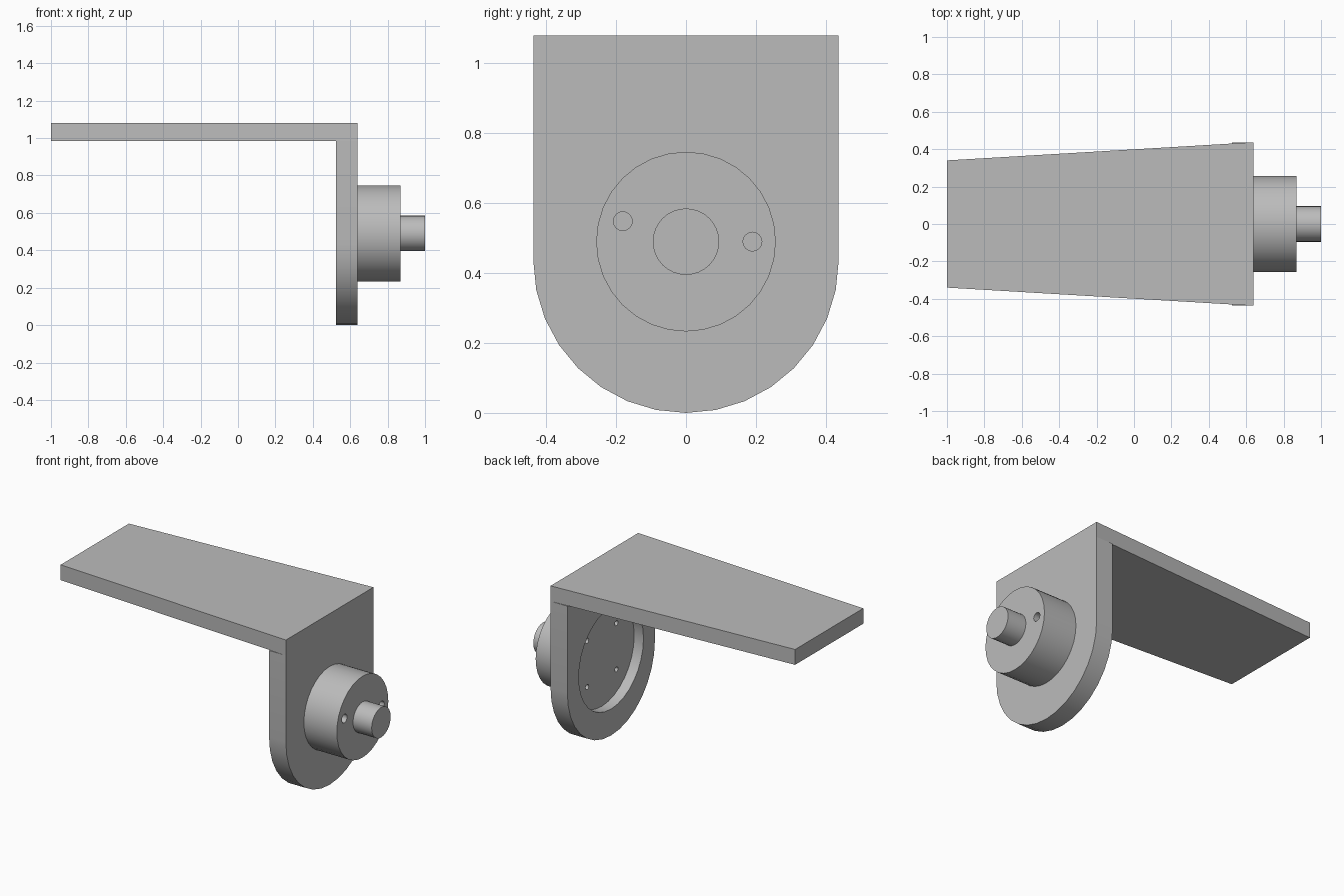
import bpy, bmesh
from math import pi, sin, cos, radians

cube = bpy.data.objects.get("Cube")
if cube:
    bpy.data.objects.remove(cube, do_unlink=True)

# Material
grey = bpy.data.materials.new("plain grey")
grey.use_nodes = True
colour = (0.5, 0.5, 0.5, 1)
grey.diffuse_color = colour
grey.node_tree.nodes["Principled BSDF"].inputs["Base Color"].default_value = colour

AXIS_Z = 0.49          # height of the shaft axis
INNER, OUTER = 0.523, 0.64   # faces of the upright plate
HALF = 0.437           # half width of the upright plate
UNDER, TOP = 0.983, 1.08     # faces of the arm


def prism(name, points, offset):
    """Extrude a flat outline by an offset vector."""
    bm = bmesh.new()
    face = bm.faces.new([bm.verts.new(p) for p in points])
    new = bmesh.ops.extrude_face_region(bm, geom=[face])["geom"]
    bmesh.ops.translate(bm, vec=offset,
                        verts=[v for v in new if isinstance(v, bmesh.types.BMVert)])
    bmesh.ops.recalc_face_normals(bm, faces=bm.faces)
    mesh = bpy.data.meshes.new(name)
    bm.to_mesh(mesh)
    bm.free()
    mesh.materials.append(grey)
    obj = bpy.data.objects.new(name, mesh)
    bpy.context.collection.objects.link(obj)
    return obj


def cylinder(name, x0, x1, radius, y=0, z=AXIS_Z, sides=32):
    """Cylinder lying along x."""
    ring = [(x0, y + radius * cos(2 * pi * i / sides), z + radius * sin(2 * pi * i / sides))
            for i in range(sides)]
    return prism(name, ring, (x1 - x0, 0, 0))


def select(obj):
    bpy.ops.object.select_all(action='DESELECT')
    obj.select_set(True)
    bpy.context.view_layer.objects.active = obj


def cut(obj, cutter):
    """Subtract the cutter and discard it."""
    cutter.hide_render = True
    mod = obj.modifiers.new("cut", 'BOOLEAN')
    mod.operation = 'DIFFERENCE'
    mod.solver = 'EXACT'
    mod.object = cutter
    select(obj)
    bpy.ops.object.modifier_apply(modifier=mod.name)
    bpy.data.objects.remove(cutter, do_unlink=True)


# Tapered arm
arm = prism("arm", [(OUTER, -HALF, UNDER), (OUTER, HALF, UNDER),
                    (-1, 0.34, UNDER), (-1, -0.34, UNDER)], (0, 0, TOP - UNDER))

# Upright plate with a rounded lower end
outline = [(INNER, HALF, UNDER), (INNER, -HALF, UNDER)]
for i in range(17):
    a = pi + pi * i / 16
    outline.append((INNER, HALF * cos(a), HALF + HALF * sin(a)))
plate = prism("upright_plate", outline, (OUTER - INNER, 0, 0))

# Round recess with four screw holes in its floor
FLOOR = 0.588
cut(plate, cylinder("recess_cutter", INNER - 0.1, FLOOR, 0.323))
for sy in (-1, 1):
    for sz in (-1, 1):
        cut(plate, cylinder("screw_cutter", FLOOR - 0.02, FLOOR + 0.04, 0.016,
                            sy * 0.146, AXIS_Z + sz * 0.146, 16))

# Boss with two blind holes
boss = cylinder("boss", OUTER, 0.87, 0.257)
for angle in (0, radians(162)):
    cut(boss, cylinder("pin_cutter", 0.75, 0.95, 0.027,
                       0.19 * cos(angle), AXIS_Z + 0.19 * sin(angle), 16))

# Shaft
shaft = cylinder("shaft", 0.87, 1.0, 0.095)

for obj in (plate, boss, shaft):
    select(obj)
    bpy.ops.object.shade_smooth_by_angle(angle=radians(30))
